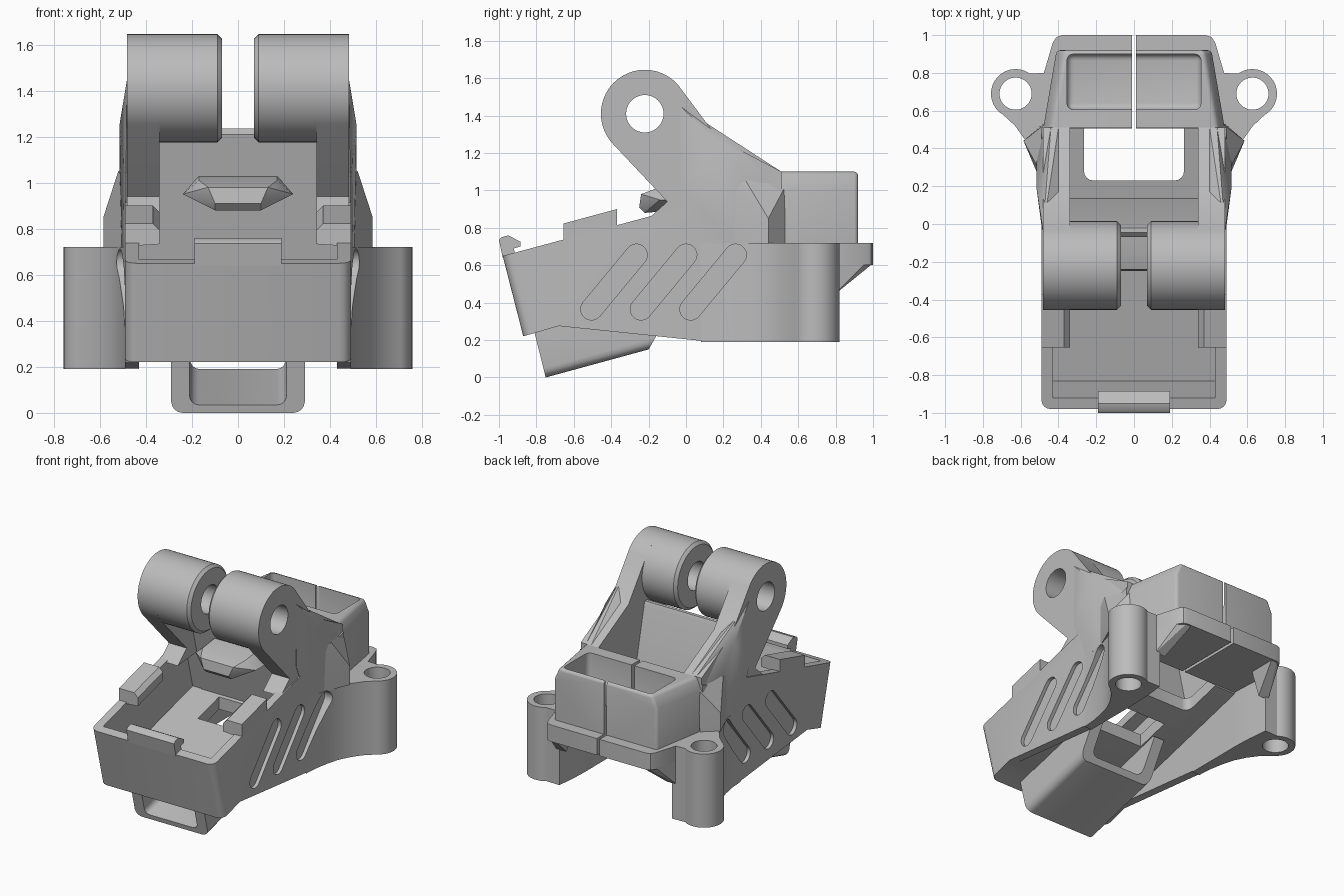
import bpy, bmesh
from math import cos, sin, radians

cube = bpy.data.objects.get("Cube")
if cube:
    bpy.data.objects.remove(cube, do_unlink=True)

grey = bpy.data.materials.new("plain_grey")
grey.use_nodes = True
grey.diffuse_color = (0.5, 0.5, 0.5, 1)
for node in grey.node_tree.nodes:
    if node.type == 'BSDF_PRINCIPLED':
        node.inputs["Base Color"].default_value = (0.5, 0.5, 0.5, 1)

parts = []


def finish(name, bm, keep=True):
    bmesh.ops.recalc_face_normals(bm, faces=bm.faces[:])
    mesh = bpy.data.meshes.new(name)
    bm.to_mesh(mesh)
    bm.free()
    ob = bpy.data.objects.new(name, mesh)
    bpy.context.scene.collection.objects.link(ob)
    mesh.materials.append(grey)
    if keep:
        parts.append(ob)
    else:
        ob.hide_render = True
    return ob


def prism(name, outline, lo, hi, axis='x', keep=True):
    """Extrude a (y, z) outline along x, or an (x, y) outline along z."""
    bm = bmesh.new()
    place = (lambda p, a: (a, *p)) if axis == 'x' else (lambda p, a: (*p, a))
    rings = [[bm.verts.new(place(p, a)) for p in outline] for a in (lo, hi)]
    n = len(outline)
    for ring in rings:
        bm.faces.new(ring)
    for i in range(n):
        j = (i + 1) % n
        bm.faces.new((rings[0][i], rings[0][j], rings[1][j], rings[1][i]))
    return finish(name, bm, keep)


def hull(name, points):
    bm = bmesh.new()
    for p in points:
        bm.verts.new(p)
    out = bmesh.ops.convex_hull(bm, input=bm.verts[:])
    loose = {v for v in out["geom_interior"] if isinstance(v, bmesh.types.BMVert)}
    bmesh.ops.delete(bm, geom=list(loose), context='VERTS')
    bmesh.ops.dissolve_limit(bm, angle_limit=radians(1), verts=bm.verts[:], edges=bm.edges[:])
    return finish(name, bm)


def round_edges(ob, test, width, segments=4):
    """Bevel the edges whose midpoint and direction pass the test."""
    bm = bmesh.new()
    bm.from_mesh(ob.data)
    chosen = [e for e in bm.edges if test((e.verts[0].co + e.verts[1].co) / 2,
                                          (e.verts[0].co - e.verts[1].co).normalized())]
    bmesh.ops.bevel(bm, geom=chosen, offset=width, segments=segments,
                    profile=0.5, affect='EDGES')
    bm.to_mesh(ob.data)
    bm.free()


def cut(cutter, *targets):
    for ob in targets:
        mod = ob.modifiers.new("cut", 'BOOLEAN')
        mod.operation, mod.solver, mod.object = 'DIFFERENCE', 'EXACT', cutter
        with bpy.context.temp_override(object=ob, active_object=ob, selected_objects=[ob]):
            bpy.ops.object.modifier_apply(modifier=mod.name)
    bpy.data.objects.remove(cutter, do_unlink=True)


def arc(cx, cy, r, start, end, steps=24):
    return [(cx + r * cos(radians(start + (end - start) * i / steps)),
             cy + r * sin(radians(start + (end - start) * i / steps)))
            for i in range(steps + 1)]


def circle(cx, cy, r):
    return arc(cx, cy, r, 0, 360, 48)[:-1]


def rectangle(x, y0, y1):
    return [(-x, y0), (x, y0), (x, y1), (-x, y1)]


PIVOT = (-0.22, 1.41)
BOSS = (0.627, 0.69)

# Tilted tray with its upper and lower cavities
tray = prism("tray", [(-0.98, 0.65), (-0.87, 0.22), (-0.68, 0.275), (0.14, 0.19),
                      (0.51, 0.19), (0.51, 1.05)], -0.49, 0.49)
round_edges(tray, lambda m, d: abs(m.x) > 0.48 and m.y < -0.9, 0.05)
cut(prism("tray_cavity", [(-0.83, 0.32), (0.6, 0.703), (0.6, 1.3), (-1.01, 1.0)],
          -0.43, 0.43, keep=False), tray)
cut(prism("lower_cavity", [(-0.72, 0.26), (0.6, 0.614), (0.6, 0.1), (-0.72, 0.1)],
          -0.43, 0.43, keep=False), tray)

# Rear window and cable opening through the tray floor
window = prism("window_cutter", rectangle(0.265, 0.23, 0.55), 0.3, 0.95, 'z', keep=False)
round_edges(window, lambda m, d: abs(d.z) > 0.9 and m.y < 0.3, 0.05)
cut(window, tray)
cut(prism("opening_cutter", rectangle(0.2, -0.17, 0.07), 0.3, 0.95, 'z', keep=False), tray)

# Strap sleeve under the tray
sleeve = prism("strap_sleeve", [(-0.81, 0.24), (-0.75, 0.0), (-0.2, 0.15),
                                (-0.04, 0.43), (-0.1, 0.46)], -0.29, 0.29)
round_edges(sleeve, lambda m, d: abs(m.x) > 0.28 and m.z < 0.1 and d.y * d.z > 0, 0.05)
tunnel = prism("sleeve_cutter", [(-1.0, -0.03), (0.2, 0.292), (0.2, 0.7), (-1.0, 0.4)],
               -0.21, 0.21, keep=False)
round_edges(tunnel, lambda m, d: abs(m.x) > 0.2 and m.z < 0.25 and abs(d.y) > 0.9, 0.04)
cut(tunnel, sleeve)

# Front hook
prism("front_hook", [(-1.0, 0.735), (-0.985, 0.75), (-0.95, 0.76), (-0.885, 0.725),
                     (-0.885, 0.7), (-0.92, 0.69), (-0.915, 0.66), (-0.98, 0.64)],
      -0.19, 0.19)

# Rear flange, pocket block and the split down their middle
flange_half = [(0.48, 0.505), (0.48, 0.79), (0.43, 0.96), (0.41, 0.99), (0.38, 1.0)]
flange = prism("rear_flange", flange_half + [(-x, y) for x, y in reversed(flange_half)],
               0.6, 0.72, 'z')
block = hull("pocket_block", [(s * (x - inset), y, z) for s in (1, -1)
                              for x, y in ((0.41, 0.92), (0.48, 0.51))
                              for z, inset in ((0.64, 0), (1.01, 0), (1.1, 0.04))])
round_edges(block, lambda m, d: m.y > 0.6 and m.z > 0.7
            and (abs(d.z) > 0.8 or m.z > 1.09), 0.02, 3)
pocket = prism("pocket_cutter", rectangle(0.355, 0.605, 0.9), 0.9, 1.2, 'z', keep=False)
round_edges(pocket, lambda m, d: abs(d.z) > 0.9 or m.z < 0.95, 0.035)
cut(pocket, block)
cut(prism("split_cutter", rectangle(0.011, 0.4, 1.1), 0.3, 1.3, 'z', keep=False),
    block, flange)

# Leaning back wall of the tray, with the tongue on its front
prism("back_wall", [(0.1, 0.54), (-0.07, 1.21), (-0.045, 1.235), (-0.02, 1.235),
                    (-0.01, 1.215), (0.14, 0.56)], -0.36, 0.36)
hull("tongue", [(s * x, y, z) for s in (1, -1) for x, y, z in (
    (0.24, 0.02, 0.95), (0.17, 0.0, 1.03), (0.12, 0.03, 0.9), (0.24, -0.14, 0.95),
    (0.17, -0.16, 1.01), (0.13, -0.24, 0.98), (0.1, -0.25, 0.91), (0.1, -0.22, 0.88))])

# Parts that repeat on each side
for s, side in ((1, "left"), (-1, "right")):
    def sided(points):
        return [(s * x, y, z) for x, y, z in points]

    # Swinging arm with its pivot barrel
    arm = prism(side + "_arm", arc(*PIVOT, 0.235, 33, 224)
                + [(-0.1, 0.94), (-0.2, 0.85), (0.02, 0.87), (0.1, 0.56), (0.51, 0.67),
                   (0.51, 1.1), (0.17, 1.28)], s * 0.34, s * 0.482)
    barrel = prism(side + "_pivot_barrel", circle(*PIVOT, 0.235), s * 0.07, s * 0.48)
    round_edges(barrel, lambda m, d: abs(m.x) < 0.08, 0.02, 1)
    cut(prism("pivot_hole", circle(*PIVOT, 0.1), s * 0.01, s * 0.6, keep=False), arm, barrel)

    # Shoulder blending the arm into the body, and the flare below it
    hull(side + "_shoulder", sided([
        (0.482, -0.03, 1.45), (0.487, -0.03, 1.0), (0.489, 0.08, 0.716), (0.505, 0.26, 0.716),
        (0.515, 0.18, 1.25), (0.515, 0.33, 1.06), (0.48, 0.165, 1.282), (0.4, 0.165, 1.282),
        (0.4, 0.51, 1.1), (0.44, 0.51, 1.1), (0.475, 0.51, 1.01), (0.45, 0.51, 0.716),
        (0.43, 0.0, 1.0)]))
    hull(side + "_flare", sided([
        (0.505, 0.26, 0.716), (0.585, 0.44, 0.716), (0.585, 0.44, 0.85), (0.52, 0.32, 1.05),
        (0.5, 0.24, 1.02), (0.45, 0.26, 0.716), (0.482, 0.53, 0.716), (0.47, 0.53, 1.02),
        (0.44, 0.51, 1.09)]))

    # Side wall that sweeps out into the screw boss
    wall = [(0.43, 0.08), (0.49, 0.08), (0.497, 0.18), (0.515, 0.28), (0.54, 0.37),
            (0.58, 0.45), (0.63, 0.52)] + arc(*BOSS, 0.13, -60, 125)
    wall += [(0.45, 0.8), (0.435, 0.65), (0.43, 0.55)]
    boss = prism(side + "_screw_boss", [(s * x, y) for x, y in wall], 0.19, 0.72, 'z')
    cut(prism("screw_hole", circle(s * BOSS[0], BOSS[1], 0.085), 0.1, 0.8, 'z', keep=False),
        boss)

    # Three slanted grooves along the side
    for i in range(3):
        y = -0.505 + 0.265 * i
        tilt = 50.4
        outline = (arc(y, 0.365, 0.058, 90 + tilt, 270 + tilt, 12)
                   + arc(y + 0.24, 0.655, 0.058, tilt - 90, tilt + 90, 12))
        cut(prism("groove_cutter", outline, s * 0.465, s * 0.7, keep=False), tray, boss, arm)

    # Gusset under the flange
    hull(side + "_gusset", sided([
        (0.34, 1.0, 0.61), (0.38, 1.0, 0.61), (0.43, 0.96, 0.61), (0.48, 0.79, 0.61),
        (0.48, 0.79, 0.44), (0.4, 0.79, 0.44), (0.34, 0.79, 0.61)]))

    # Clip tab overhanging the tray
    hull(side + "_clip_tab", sided([
        (x, y, z + dz) for y, z in ((-0.655, 0.733), (-0.37, 0.81))
        for x, dz in ((0.49, -0.01), (0.49, 0.09), (0.37, 0.09), (0.34, 0.06), (0.34, 0.0))]))

# Smooth the curved faces and keep the hard edges
bpy.ops.object.select_all(action='DESELECT')
for ob in parts:
    ob.select_set(True)
bpy.context.view_layer.objects.active = tray
bpy.ops.object.shade_smooth_by_angle(angle=radians(30))
